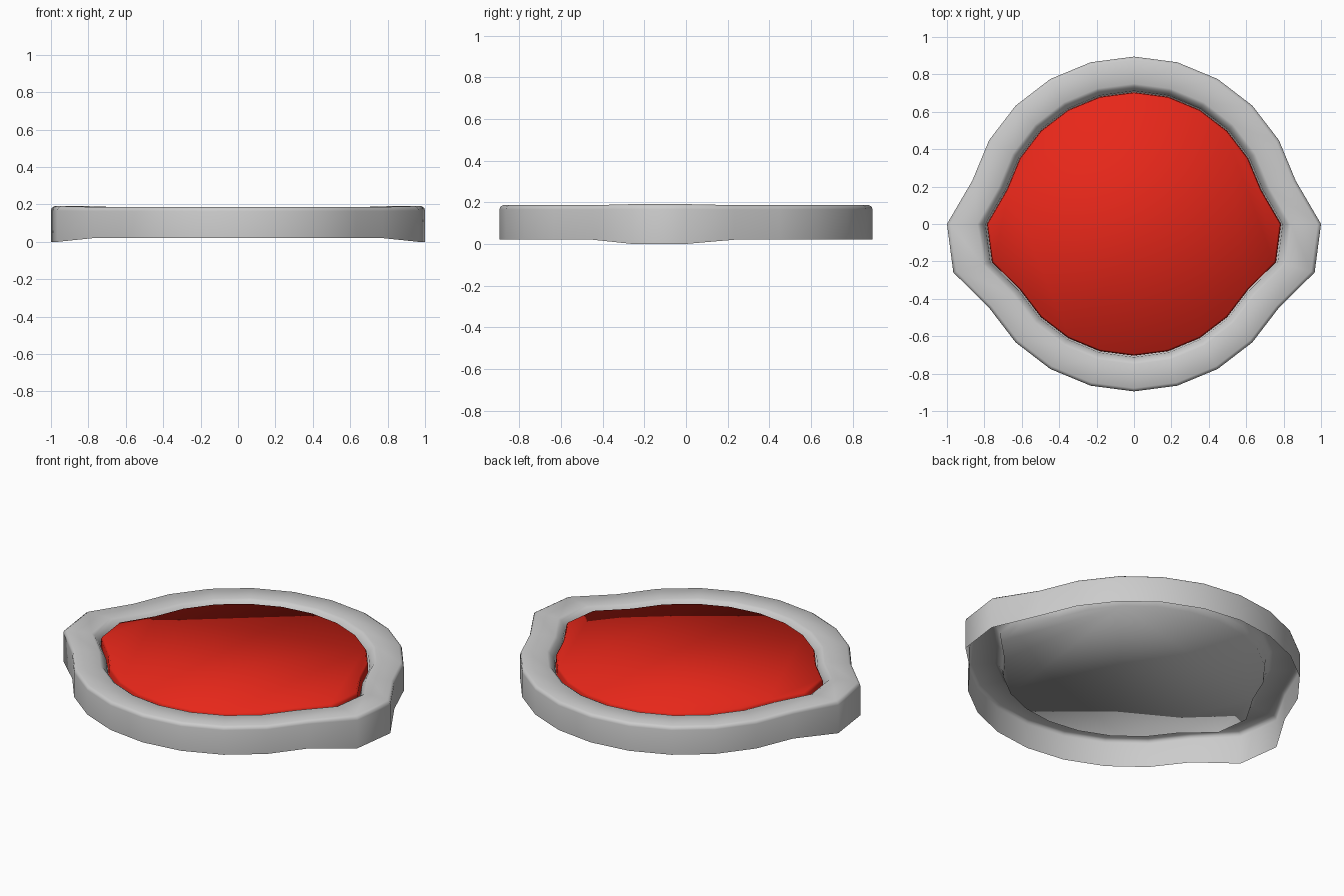
import bpy, bmesh, math

if "Cube" in bpy.data.objects:
    bpy.data.objects.remove(bpy.data.objects["Cube"])

SIDES = 24
BUMPED = (0, 23, 12, 13)  # columns pulled outward to form the two side lugs


def lathe(name, profile, cap_first=False, cap_last=False):
    """Sweep a (radius, height) profile around 24 sides with lugs at both ends of x."""
    bm = bmesh.new()
    rings = []
    for r, z in profile:
        ring = []
        for i in range(SIDES):
            a = math.tau * i / SIDES
            bump = i in BUMPED
            rr = r + 0.105 - 0.12 * (0.895 - r) if bump else r
            zz = (z - 0.02) * 1.15 if bump else z
            ring.append(bm.verts.new((rr * math.cos(a), rr * math.sin(a), zz)))
        rings.append(ring)
    for low, high in zip(rings, rings[1:]):
        for i in range(SIDES):
            j = (i + 1) % SIDES
            bm.faces.new((low[i], low[j], high[j], high[i]))
    if cap_first:
        bm.faces.new(rings[0][::-1])
    if cap_last:
        bm.faces.new(rings[-1])
    for f in bm.faces:
        f.smooth = True
    mesh = bpy.data.meshes.new(name)
    bm.to_mesh(mesh)
    bm.free()
    obj = bpy.data.objects.new(name, mesh)
    bpy.context.collection.objects.link(obj)
    return obj


# Hollow rim: outer wall, rounded top, inner slope, closed by a recessed floor
lathe("rim", [(0.895, 0.02), (0.895, 0.165), (0.891, 0.178), (0.878, 0.186),
              (0.75, 0.186), (0.735, 0.178), (0.712, 0.145), (0.706, 0.10)],
      cap_last=True)

# Red plate sitting inside the rim
plate = lathe("red_plate", [(0.704, 0.102), (0.702, 0.165), (0.694, 0.178)], cap_last=True)
red = bpy.data.materials.new("red")
red.diffuse_color = (0.8, 0.02, 0.01, 1)
red.use_nodes = True
red.node_tree.nodes["Principled BSDF"].inputs["Base Color"].default_value = red.diffuse_color
plate.data.materials.append(red)
